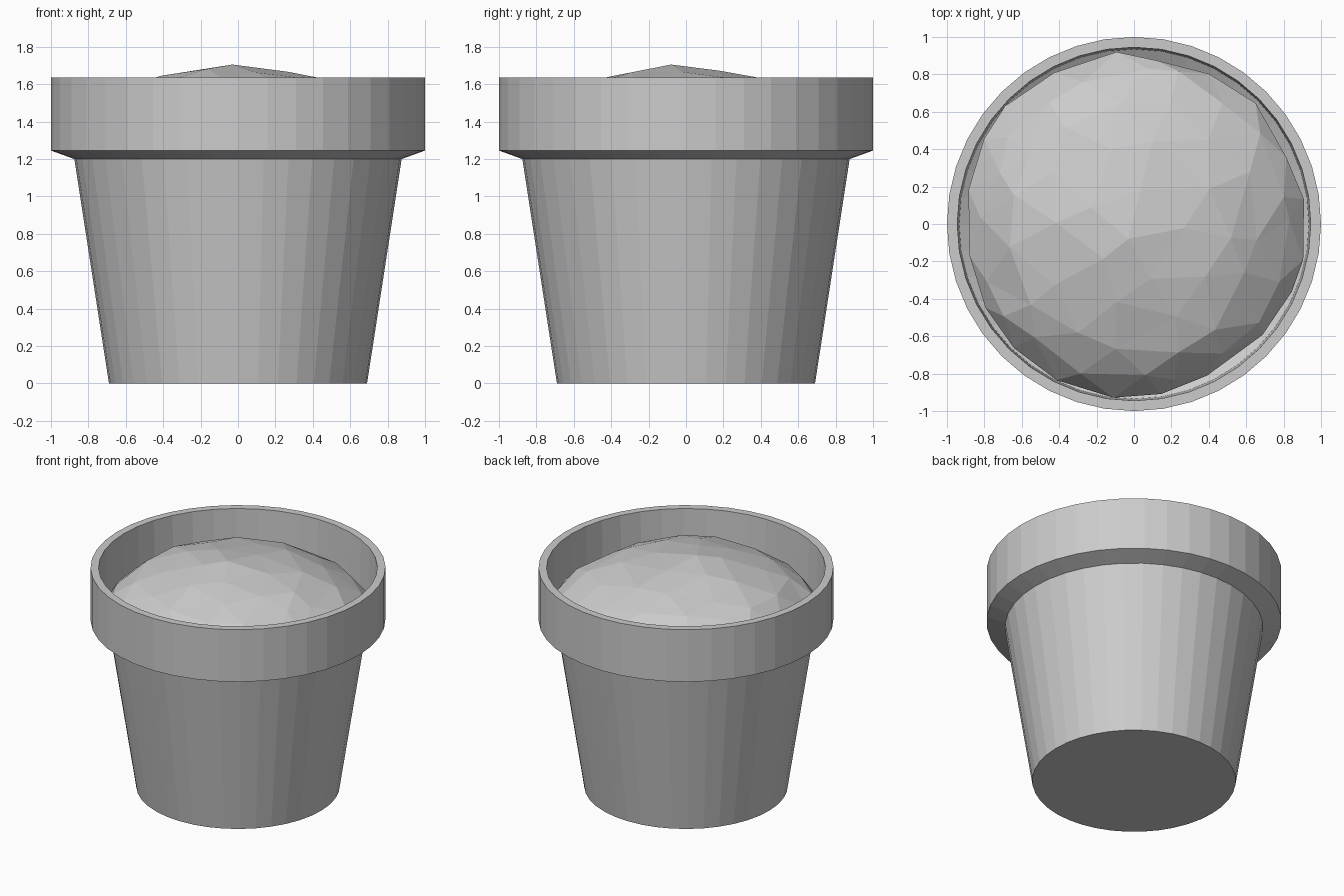
import bpy, bmesh, math, random
from mathutils import Vector

if "Cube" in bpy.data.objects:
    bpy.data.objects.remove(bpy.data.objects["Cube"])

random.seed(4)
SIDES = 40


def finish(bm, name):
    bmesh.ops.recalc_face_normals(bm, faces=bm.faces)
    mesh = bpy.data.meshes.new(name)
    bm.to_mesh(mesh)
    bm.free()
    obj = bpy.data.objects.new(name, mesh)
    bpy.context.collection.objects.link(obj)
    return obj


# Pot: one hollow lathe profile (radius, height), closed by two discs
profile = [(0.69, 0), (0.875, 1.2), (1.0, 1.245), (1.0, 1.635),
           (0.945, 1.635), (0.935, 1.26), (0.84, 1.2), (0.65, 0.06)]
bm = bmesh.new()
rings = []
for r, z in profile:
    angles = [2 * math.pi * i / SIDES for i in range(SIDES)]
    rings.append([bm.verts.new((r * math.cos(a), r * math.sin(a), z)) for a in angles])
for low, high in zip(rings, rings[1:]):
    for i in range(SIDES):
        j = (i + 1) % SIDES
        bm.faces.new((low[i], low[j], high[j], high[i]))
bm.faces.new(rings[0])
bm.faces.new(rings[-1])
finish(bm, "flower_pot")

# Soil: lumpy faceted dome pressed against the inside of the rim
bm = bmesh.new()
bmesh.ops.create_icosphere(bm, subdivisions=3, radius=1)
low = [v for v in bm.verts if v.co.z < -0.2]
bmesh.ops.delete(bm, geom=low, context='VERTS')
for v in bm.verts:
    n = v.co.copy()
    jitter = Vector([random.uniform(-0.07, 0.07) for _ in range(3)])
    n = (n + jitter).normalized() * random.uniform(0.975, 1.01)
    x, y, z = 0.955 * n.x, 0.955 * n.y - 0.03 * n.z, 1.205 + 0.49 * n.z
    limit = 0.935 if z > 1.25 else 0.86
    k = min(1, limit / max(math.hypot(x, y), 1e-6))
    v.co = (x * k, y * k, z)
peak = max(bm.verts, key=lambda v: v.co.z)
peak.co = (-0.03, -0.08, 1.705)
bmesh.ops.dissolve_limit(bm, angle_limit=math.radians(5),
                         verts=bm.verts[:], edges=bm.edges[:])
finish(bm, "soil")
